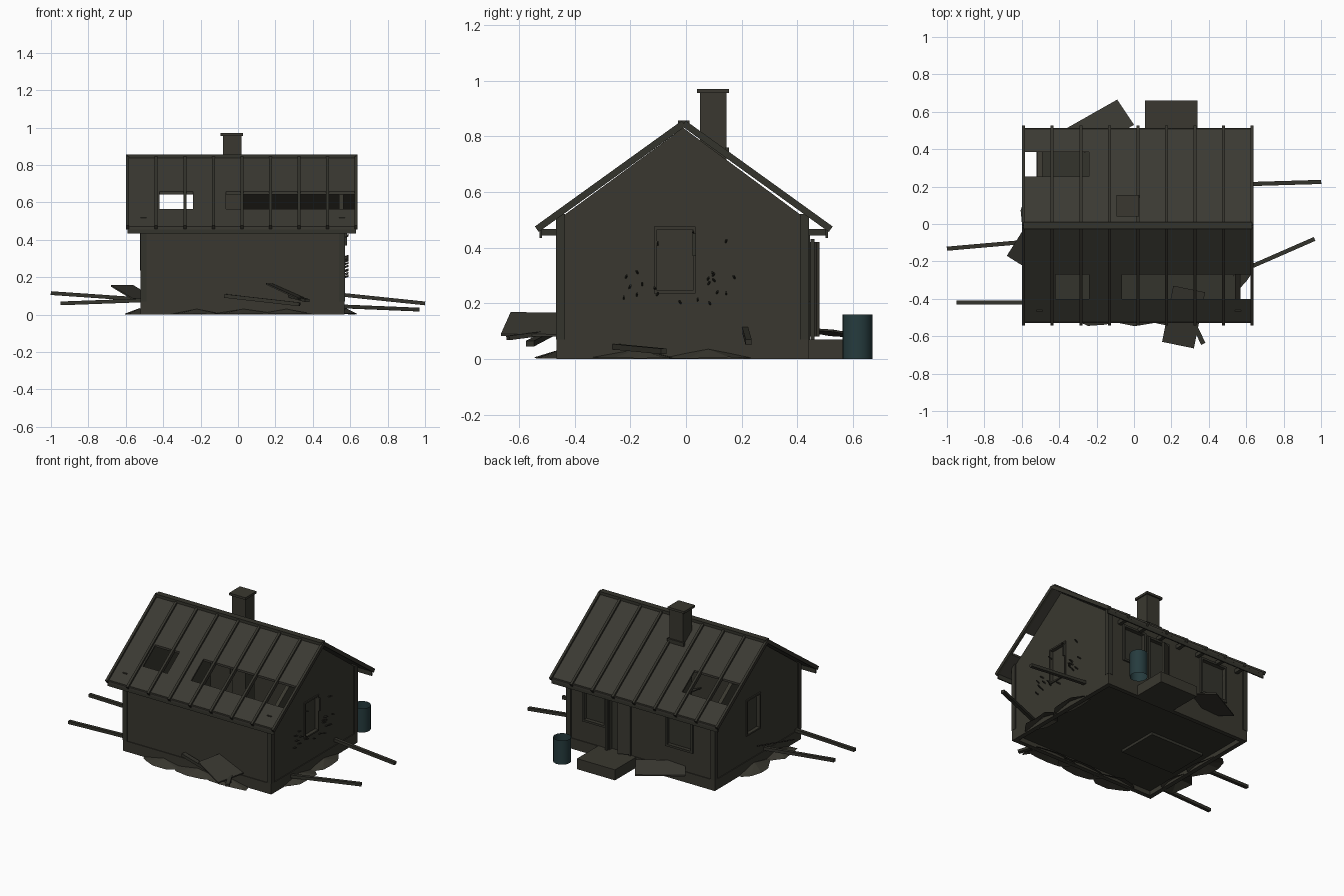
import bpy, bmesh, math, random
from mathutils import Vector, Matrix

random.seed(4)
cube = bpy.data.objects.get("Cube")
if cube:
    bpy.data.objects.remove(cube)


def material(name, rgb):
    m = bpy.data.materials.new(name)
    m.use_nodes = True
    m.diffuse_color = (*rgb, 1)
    m.node_tree.nodes["Principled BSDF"].inputs["Base Color"].default_value = (*rgb, 1)
    return m


WALL = material("weathered wall", (.041, .039, .029))
ROOF = material("rusted roof", (.043, .041, .032))
TRIM = material("dark timber", (.034, .033, .025))
TEAL = material("faded teal", (.019, .044, .048))


def finish(name, bm, mat):
    bmesh.ops.recalc_face_normals(bm, faces=bm.faces)
    me = bpy.data.meshes.new(name)
    bm.to_mesh(me)
    bm.free()
    me.materials.append(mat)
    ob = bpy.data.objects.new(name, me)
    bpy.context.collection.objects.link(ob)
    return ob


def prism(name, outline, offset, mat):
    """Extrude a closed outline along an offset vector."""
    bm = bmesh.new()
    face = bm.faces.new([bm.verts.new(p) for p in outline])
    new = bmesh.ops.extrude_face_region(bm, geom=[face])["geom"]
    bmesh.ops.translate(bm, vec=offset, verts=[v for v in new if isinstance(v, bmesh.types.BMVert)])
    return finish(name, bm, mat)


def box(name, x0, x1, y0, y1, z0, z1, mat):
    return prism(name, [(x0, y0, z0), (x1, y0, z0), (x1, y1, z0), (x0, y1, z0)], (0, 0, z1 - z0), mat)


def beam(name, p, q, w, h, mat=TRIM):
    p, q = Vector(p), Vector(q)
    bm = bmesh.new()
    turn = (q - p).to_track_quat('X', 'Z').to_matrix().to_4x4()
    bmesh.ops.create_cube(bm, size=1, matrix=Matrix.Translation((p + q) / 2) @ turn
                          @ Matrix.Diagonal(((q - p).length, w, h, 1)))
    return finish(name, bm, mat)


def sheet(name, a, b, c, mat=ROOF):
    """Thin loose panel from a corner and its two neighbours."""
    a, b, c = Vector(a), Vector(b), Vector(c)
    return prism(name, [a, b, b + c - a, c], (0, 0, -.008), mat)


def cut(target, cutter):
    mod = target.modifiers.new("opening", 'BOOLEAN')
    mod.operation, mod.object, mod.solver = 'DIFFERENCE', cutter, 'EXACT'
    bpy.context.view_layer.objects.active = target
    bpy.ops.object.modifier_apply(modifier=mod.name)
    bpy.data.objects.remove(cutter)


# Wall shell with gables
X0, X1, Y0, Y1 = -.515, .565, -.46, .435
MID = -.01
shell = prism("walls", [(X0, Y0, .05), (X0, Y1, .05), (X0, Y1, .515), (X0, Y1 - .02, .515),
                        (X0, MID, .83), (X0, Y0 + .02, .515), (X0, Y0, .515)], (X1 - X0, 0, 0), WALL)
cut(shell, box("cutter", X0 + .025, X1 - .025, Y0 + .025, Y1 - .025, .03, 2, WALL))

# Windows and doorway
BACK_OPENINGS = [("back_window", .29, .44, .22, .44), ("back_window", -.345, -.17, .22, .44),
                 ("doorway", .11, .25, .07, .43)]
GABLE_OPENINGS = [("gable_window", X1, 1, -.105, .025), ("gable_window", X0, -1, -.03, .095)]
F = .014
for name, a, b, lo, hi in BACK_OPENINGS:
    cut(shell, box("cutter", a, b, Y1 - .05, Y1 + .05, lo, hi, WALL))
    box(name + "_panel", a, b, Y1 - .022, Y1 - .016, lo, hi, TRIM)
    for s, t in ((a - F, a), (b, b + F)):
        box(name + "_side_frame", s, t, Y1 - .02, Y1 + .01, lo - F, hi + F, TRIM)
    for s, t in ((lo - F, lo), (hi, hi + F)):
        box(name + "_cross_frame", a, b, Y1 - .02, Y1 + .01, s, t, TRIM)
for name, x, out, a, b in GABLE_OPENINGS:
    lo, hi = .245, .465
    cut(shell, box("cutter", x - .05, x + .05, a, b, lo, hi, WALL))
    box(name + "_panel", x - out * .022, x - out * .016, a, b, lo, hi, WALL)
    xs = sorted((x - out * .02, x + out * .008))
    for s, t in ((a - .01, a), (b, b + .01)):
        box(name + "_side_frame", *xs, s, t, lo - .01, hi + .01, WALL)
    for s, t in ((lo - .01, lo), (hi, hi + .01)):
        box(name + "_cross_frame", *xs, a, b, s, t, WALL)
beam("door_leaf", (.105, Y1 + .012, .25), (.17, Y1 + .04, .25), .012, .34, WALL)
beam("door_post", (.265, Y1 + .02, .07), (.265, Y1 + .02, .43), .015, .015)
beam("window_shutter_slat", (X1 + .012, .03, .37), (X1 + .012, .03, .45), .012, .012)

# Foundation, floor and hatch
for y in (Y0 - .005, Y1 - .025):
    box("foundation_long_side", X0 - .005, X1 + .005, y, y + .03, 0, .07, WALL)
for x in (X0 - .005, X1 - .025):
    box("foundation_short_side", x, x + .03, Y0, Y1, 0, .069, WALL)
box("floor", X0 + .01, X1 - .01, Y0 + .01, Y1 - .01, .03, .05, TRIM)
box("floor_hatch", -.44, -.04, -.16, .12, .012, .03, TRIM)
box("door_step", .06, .34, Y1, .66, 0, .07, WALL)

# Corner posts
for x in (X0 - .007, X1 - .026):
    for y in (Y0 - .007, Y1 - .026):
        box("corner_post", x, x + .033, y, y + .033, .07, .52, TRIM)

# Roof slopes with missing panels
RX0, RX1, RIDGE, SLOPE, RUN = -.59, .632, -.008, .72, .522
H0, H1 = .262, .392


def roof_z(d):
    return .846 - SLOPE * d


def panel(side, x0, x1, d0, d1):
    y0, y1 = RIDGE + side * d0, RIDGE + side * d1
    prism("roof_panel", [(x0, y0, roof_z(d0)), (x1, y0, roof_z(d0)),
                         (x1, y1, roof_z(d1)), (x0, y1, roof_z(d1))], (0, 0, -.014), ROOF)


MIDDLE_ROW = {-1: [(RX0, -.42), (-.24, -.065)], 1: [(-.24, RX1)]}
for side in (-1, 1):
    panel(side, RX0, RX1, 0, H0)
    panel(side, RX0, RX1, H1, RUN)
    for x0, x1 in MIDDLE_ROW[side]:
        panel(side, x0, x1, H0, H1)
    # Raised seams and rafter tails
    wall_y = Y0 if side < 0 else Y1
    for i in range(9):
        x = RX0 + i * (RX1 - RX0) / 8
        beam("roof_seam", (x, RIDGE, roof_z(0)), (x, RIDGE + side * (RUN + .006), roof_z(RUN + .006)), .016, .024, TRIM)
        if 0 < i < 8:
            beam("rafter_tail", (x, wall_y, .455), (x, RIDGE + side * .515, .455), .025, .024)
    y = RIDGE + side * .514
    box("eave_board", RX0, RX1, y - .004, y + .004, .435, .475, TRIM)
box("ridge_cap", RX0, RX1, RIDGE - .02, RIDGE + .02, .838, .857, TRIM)

# Chimney
box("chimney", -.08, .02, .05, .145, .05, .955, WALL)
box("chimney_cap", -.094, .027, .04, .155, .955, .97, WALL)
box("chimney_flashing", -.09, .03, .14, .155, .735, .76, TRIM)

# Open barrel
bm = bmesh.new()
bmesh.ops.create_cone(bm, cap_ends=False, segments=20, radius1=.054, radius2=.054, depth=.16,
                      matrix=Matrix.Translation((.48, .616, .08)))
for f in bm.faces:
    f.smooth = True
finish("barrel", bm, TEAL)

# Fallen beams sticking out of the sides
beam("fallen_beam", (.5, .21, .112), (1.0, .225, .06), .022, .02)
beam("fallen_beam", (.53, -.27, .045), (.965, -.08, .027), .022, .02)
beam("fallen_beam", (-.46, -.085, .078), (-1.0, -.132, .115), .022, .02)
beam("fallen_beam", (-.46, -.42, .078), (-.948, -.42, .06), .022, .02)
beam("fallen_plank", (-.07, -.475, .1), (.33, -.56, .055), .03, .02)
beam("fallen_plank", (.28, -.45, .1), (.37, -.64, .075), .025, .016)

# Loose sheets leaning on the house
sheet("front_loose_sheet", (.15, -.63, .168), (.32, -.665, .09), (.21, -.33, .165))
sheet("side_loose_sheet", (-.68, -.17, .158), (-.56, -.245, .085), (-.56, .02, .158))
sheet("back_loose_sheet", (-.09, .665, .08), (-.355, .515, .09), (0, .53, .105))


# Low jagged rubble along the base
def rubble(x, y, rx, ry, h):
    bm = bmesh.new()
    n = 11
    rim = []
    for i in range(n):
        a, r = math.tau * i / n, random.uniform(.7, 1)
        rim.append(bm.verts.new((x + rx * r * math.cos(a), y + ry * r * math.sin(a), random.uniform(0, .006))))
    top = bm.verts.new((x, y, h))
    for i in range(n):
        bm.faces.new((top, rim[i], rim[(i + 1) % n]))
    finish("rubble", bm, WALL)


for x in (-.22, .03, .26):
    rubble(x, Y0 - .005, .19, .085, .03)
for y in (-.17, .08):
    rubble(X1 + .01, y, .08, .18, .035)
    rubble(X0 - .01, y - .05, .09, .16, .035)

# Splinters around the side window
for i in range(22):
    a, r = random.uniform(0, math.tau), random.uniform(.13, .27)
    y, z = -.04 + r * math.cos(a), .32 + .6 * r * math.sin(a)
    beam("splinter", (X1 - .005, y, z), (X1 + .025, y + random.uniform(-.008, .008), z + .01), .005, .006)
